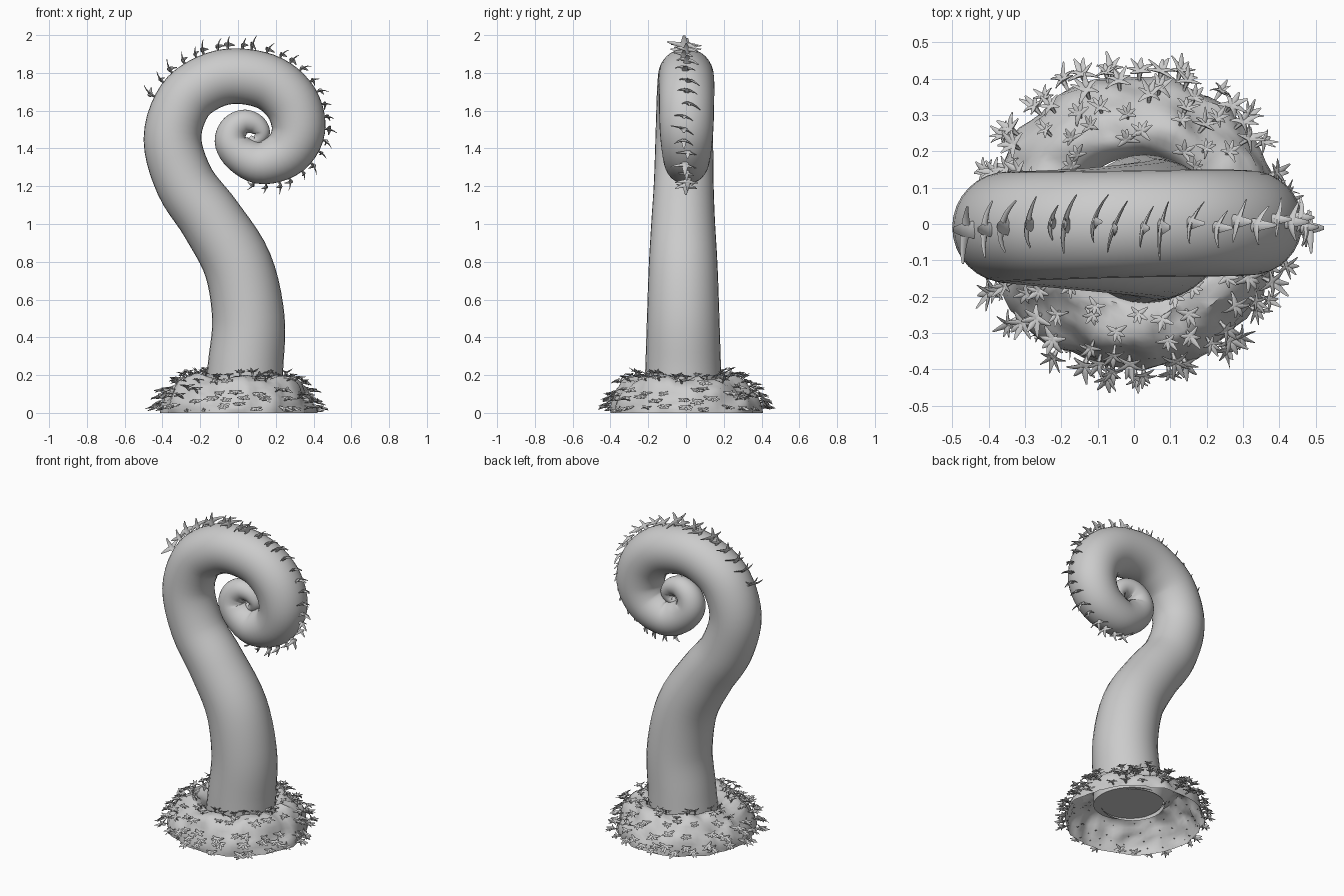
import bpy, bmesh, math, random
from mathutils import Vector, noise

if "Cube" in bpy.data.objects:
    bpy.data.objects.remove(bpy.data.objects["Cube"])

random.seed(7)

# Stem centre line: x, z, radius
PATH = [(0.03, 0.11, .205), (0.04, 0.25, .2), (0.055, 0.5, .192), (0.0, 0.78, .182),
        (-0.14, 1.02, .168), (-0.28, 1.22, .158), (-0.347, 1.45, .153), (-0.285, 1.65, .15),
        (-0.15, 1.753, .148), (0, 1.783, .147), (0.17, 1.745, .147), (0.285, 1.64, .146),
        (0.32, 1.50, .142), (0.26, 1.38, .13), (0.13, 1.325, .115), (0.025, 1.36, .1),
        (-0.035, 1.43, .088), (-0.025, 1.5, .077), (0.03, 1.54, .066), (0.09, 1.53, .055),
        (0.125, 1.49, .045), (0.115, 1.455, .035), (0.085, 1.44, .025), (0.062, 1.46, .013)]


def spline(t):
    """Smooth point (x, z, radius) at parameter t along PATH."""
    i = min(int(t), len(PATH) - 2)
    u = t - i
    a, b, c, d = (Vector(PATH[max(0, min(len(PATH) - 1, i + k))]) for k in (-1, 0, 1, 2))
    return 0.5 * (2 * b + (c - a) * u + (2 * a - 5 * b + 4 * c - d) * u * u
                  + (3 * b - a - 3 * c + d) * u ** 3)


def frame(t):
    """Centre, forward direction, outward normal and radius of the stem."""
    end = len(PATH) - 1
    p, q, r = spline(t), spline(max(0, t - .02)), spline(min(end, t + .02))
    fwd = Vector((r.x - q.x, 0, r.y - q.y)).normalized()
    y = -0.015 if t < 4 else -0.015 + min(.018, (t - 4) * .003)
    return Vector((p.x, y, p.y)), fwd, Vector((-fwd.z, 0, fwd.x)), p.z


def loft(bm, rings, cap=True):
    rows = [[bm.verts.new(p) for p in ring] for ring in rings]
    n = len(rows[0])
    for a, b in zip(rows, rows[1:]):
        for j in range(n):
            bm.faces.new((a[j], a[(j + 1) % n], b[(j + 1) % n], b[j]))
    if cap:
        bm.faces.new(rows[0][::-1])
        bm.faces.new(rows[-1])


def finish(bm, name, angle=50):
    bmesh.ops.recalc_face_normals(bm, faces=bm.faces)
    mesh = bpy.data.meshes.new(name)
    bm.to_mesh(mesh)
    bm.free()
    ob = bpy.data.objects.new(name, mesh)
    bpy.context.collection.objects.link(ob)
    bpy.ops.object.select_all(action='DESELECT')
    ob.select_set(True)
    bpy.context.view_layer.objects.active = ob
    bpy.ops.object.shade_smooth_by_angle(angle=math.radians(angle))
    return ob


def finger(bm, p0, p1, p2, flat, w, thick):
    """Curved, flattened, tapering leaf finger from p0 to p2."""
    flat = flat.normalized()
    rings = []
    for k in range(5):
        u = k / 4
        p = p0 * (1 - u) ** 2 + p1 * 2 * u * (1 - u) + p2 * u * u
        d = (p1 - p0) * (1 - u) + (p2 - p1) * u
        side = d.cross(flat).normalized()
        s = 1 - .78 * u ** 1.3
        rings.append([p + (side * w * math.cos(a) + flat * thick * math.sin(a)) * s
                      for a in (j * math.tau / 6 for j in range(6))])
    loft(bm, rings)


# Curled stem
bm = bmesh.new()
rings = []
steps = (len(PATH) - 1) * 5
for i in range(steps + 1):
    c, f, n, r = frame(i / 5)
    rings.append([c + (n * math.cos(a) + Vector((0, 1, 0)) * math.sin(a)) * r
                  for a in (j * math.tau / 32 for j in range(32))])
loft(bm, rings)
finish(bm, "curled_stem")

# Mossy mound: an open, lumpy shell around the foot of the stem
PROFILE = [(.185, .10), (.20, .15), (.225, .18), (.26, .192), (.30, .178), (.335, .148),
           (.365, .11), (.388, .068), (.402, .03), (.405, 0)]


def mound(a, v):
    i = min(int(v), len(PROFILE) - 2)
    u = v - i
    r = PROFILE[i][0] * (1 - u) + PROFILE[i + 1][0] * u
    z = PROFILE[i][1] * (1 - u) + PROFILE[i + 1][1] * u
    p = Vector((math.cos(a) * r, math.sin(a) * r, z))
    bump = noise.noise(p * 9) * .03 + noise.noise(p * 22) * .014
    k = min(1, v / 3)
    return Vector((p.x * (1 + bump * k * 1.8), p.y * (1 + bump * k * 1.8),
                   max(0, z + bump * k * min(1, z / .08)))) + Vector((.01 * (1 - k), 0, 0))


bm = bmesh.new()
rings = [[mound(j * math.tau / 72, v / 2) for j in range(72)]
         for v in range(2 * (len(PROFILE) - 1) + 1)]
loft(bm, rings, cap=False)
finish(bm, "moss_mound")

# Star-shaped leaves in rows over the mound
bm = bmesh.new()
for v, count, size in ((2.2, 17, .8), (3.4, 17, .85), (4.7, 20, .9), (6, 23, 1),
                       (7, 24, 1), (8, 25, 1)):
    for j in range(count):
        a = (j + random.uniform(-.35, .35) + v * .37) * math.tau / count
        vv = v + random.uniform(-.35, .35)
        p = mound(a, vv)
        side = Vector((-math.sin(a), math.cos(a), 0))
        down = (mound(a, vv + .4) - mound(a, vv - .4)).normalized()
        nrm = side.cross(down)
        nrm = nrm if nrm.z > 0 else -nrm
        out = (down + Vector((math.cos(a), math.sin(a), .3))).normalized()
        if v < 3:
            nrm, out = (nrm + Vector((0, 0, .8))).normalized(), side.cross(nrm).normalized()
        tilt = random.uniform(-.3, .3)
        s = size * random.uniform(.8, 1.15)
        heart = p + nrm * .022 * s + out * .012
        finger(bm, heart, heart - nrm * .015, p - nrm * .008, out, .009 * s, .009 * s)
        for ang in (-2.1, -1.15, -.35, .4, 1.2, 2.2):
            ang += tilt + random.uniform(-.2, .2)
            d = out * math.cos(ang) + side * math.sin(ang)
            L = s * random.uniform(.03, .045)
            tip = heart + d * L + nrm * random.uniform(-.006, .016)
            tip.z = max(tip.z, .012)
            mid = heart + d * L * .5 + nrm * .006
            finger(bm, heart, mid, tip, nrm, .011 * s, .006 * s)
finish(bm, "moss_leaves")

# Crest of forward-leaning three-pronged leaves along the outside of the curl
bm = bmesh.new()
Y = Vector((0, 1, 0))
COUNT = 27
for i in range(COUNT):
    t = 6.75 + (14.2 - 6.75) * i / (COUNT - 1) + random.uniform(-.05, .05)
    c, f, n, r = frame(t)
    s = random.uniform(.75, 1.1) * (1.1 if t < 10 else .9)
    skew = random.uniform(.05, .4)
    wide = (Y + f * skew).normalized()
    base = c + n * (r - .004) + Y * random.uniform(-.015, .015)
    heart = base + n * .022 * s
    lean = f * random.uniform(.015, .035)
    finger(bm, base - n * .008, base + n * .04 * s, base + n * .068 * s + lean,
           f, .022 * s, .008)
    for q in (-1, 1):
        L = random.uniform(.055, .085) * s
        tip = base + wide * q * L + n * random.uniform(.005, .04) * s + lean * .6
        finger(bm, heart, heart + wide * q * L * .5 + n * .006, tip, f, .013 * s, .007)
finish(bm, "crest_leaves")
